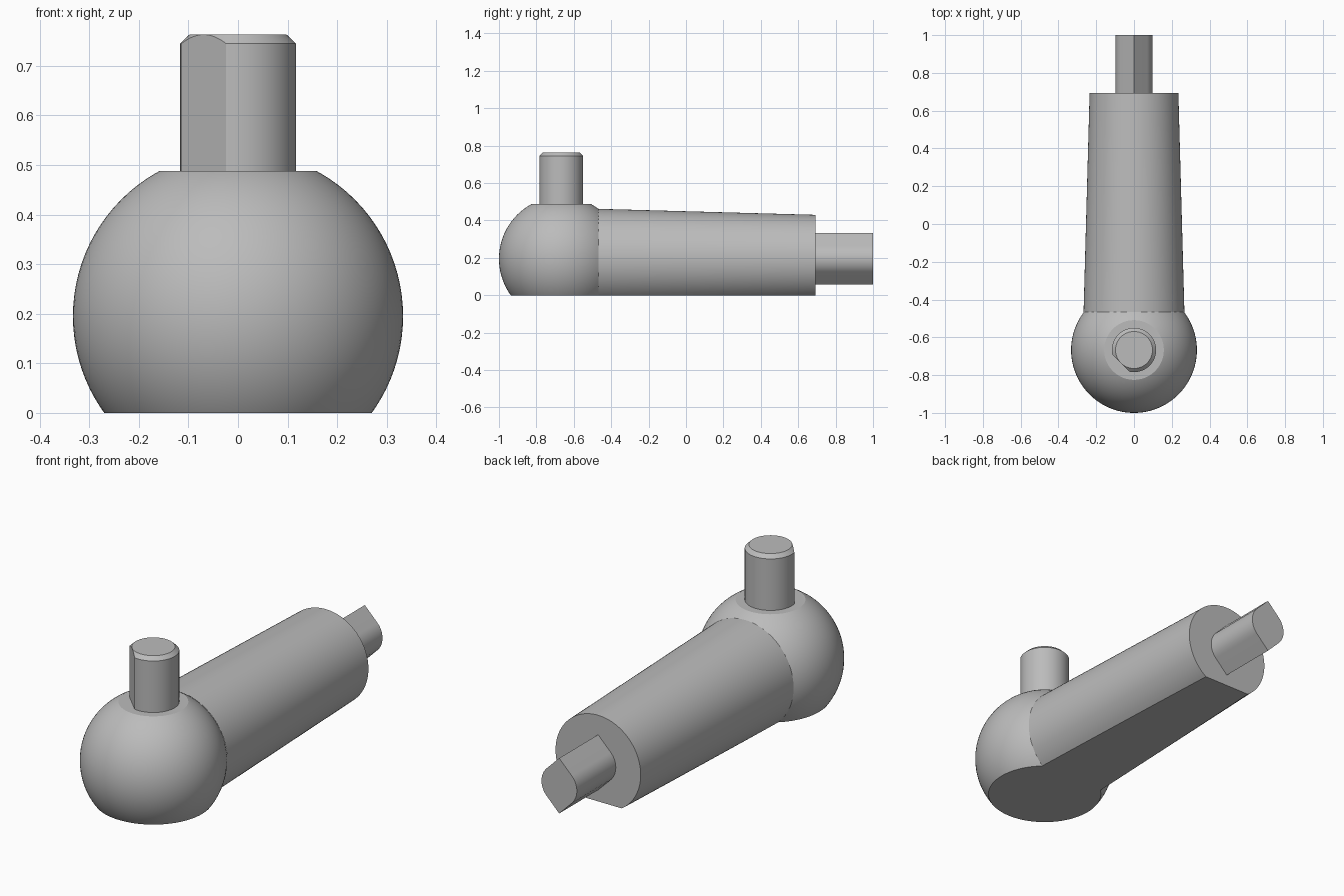
import bpy, bmesh, math
from mathutils import Matrix, Vector

if "Cube" in bpy.data.objects:
    bpy.data.objects.remove(bpy.data.objects["Cube"])

AXIS_Z = 0.195      # height of the arm axis and ball centre
BALL_Y = -0.667     # ball and post position
JOINT_Y = -0.467    # where the ball meets the arm
ARM_END = 0.693

grey = bpy.data.materials.new("plain grey")
grey.diffuse_color = (0.5, 0.5, 0.5, 1)
grey.use_nodes = True
grey.node_tree.nodes["Principled BSDF"].inputs["Base Color"].default_value = grey.diffuse_color


def cut(bm, point, normal, fill=True):
    """Remove everything on the normal side of a plane, capping the hole."""
    geom = bm.verts[:] + bm.edges[:] + bm.faces[:]
    res = bmesh.ops.bisect_plane(bm, geom=geom, plane_co=Vector(point),
                                 plane_no=Vector(normal), clear_outer=True, dist=1e-5)
    if fill:
        edges = [e for e in res["geom_cut"] if isinstance(e, bmesh.types.BMEdge)]
        bmesh.ops.contextual_create(bm, geom=edges)


def finish(bm, name):
    bmesh.ops.recalc_face_normals(bm, faces=bm.faces)
    mesh = bpy.data.meshes.new(name)
    bm.to_mesh(mesh)
    bm.free()
    mesh.materials.append(grey)
    obj = bpy.data.objects.new(name, mesh)
    bpy.context.collection.objects.link(obj)
    bpy.ops.object.select_all(action='DESELECT')
    obj.select_set(True)
    bpy.context.view_layer.objects.active = obj
    bpy.ops.object.shade_smooth_by_angle(angle=math.radians(20))


def loft(bm, rings):
    """Closed solid through a list of equal-length rings of points."""
    loops = [[bm.verts.new(p) for p in ring] for ring in rings]
    n = len(loops[0])
    for a, b in zip(loops, loops[1:]):
        for i in range(n):
            bm.faces.new((a[i], a[(i + 1) % n], b[(i + 1) % n], b[i]))
    bm.faces.new(loops[0])
    bm.faces.new(loops[-1])


def circle(r, n=96):
    return [(r * math.cos(math.tau * i / n), r * math.sin(math.tau * i / n)) for i in range(n)]


# Ball: flat underside, flat seat for the post, open towards the arm
bm = bmesh.new()
bmesh.ops.create_uvsphere(bm, u_segments=96, v_segments=48, radius=0.333,
                          matrix=Matrix.Translation((0, BALL_Y, AXIS_Z)))
cut(bm, (0, 0, 0), (0, 0, -1))
cut(bm, (0, 0, 0.488), (0, 0, 1))
cut(bm, (0, JOINT_Y, 0), (0, 1, 0), fill=False)
finish(bm, "ball")

# Arm: tapered round bar with a flat underside
bm = bmesh.new()
loft(bm, [[(x, y, z + AXIS_Z) for x, z in circle(r)]
          for y, r in ((JOINT_Y, 0.267), (ARM_END, 0.235))])
cut(bm, (0, 0, 0), (0, 0, -1))
inner = [f for f in bm.faces if all(abs(v.co.y - JOINT_Y) < 1e-4 for v in f.verts)]
bmesh.ops.delete(bm, geom=inner, context='FACES_ONLY')
finish(bm, "arm")

# Post: chamfered pin with one flat at the front left
bm = bmesh.new()
loft(bm, [[(x, y + BALL_Y, z) for x, y in circle(r)]
          for z, r in ((0.485, 0.117), (0.745, 0.117), (0.763, 0.098))])
cut(bm, (-0.0692, BALL_Y - 0.0692, 0), (-1, -1, 0))
finish(bm, "post")

# Tang: diamond section, sharp above and below, rounded at the sides
R = 0.0976
side = [(R * math.cos(a), R * math.sin(a))
        for a in (math.radians(-45 + 90 * i / 16) for i in range(17))]
section = side + [(0, R * math.sqrt(2))]
section += [(-x, -z) for x, z in section]
bm = bmesh.new()
loft(bm, [[(x, y, z + AXIS_Z) for x, z in section] for y in (ARM_END - 0.005, 1.0)])
finish(bm, "tang")
